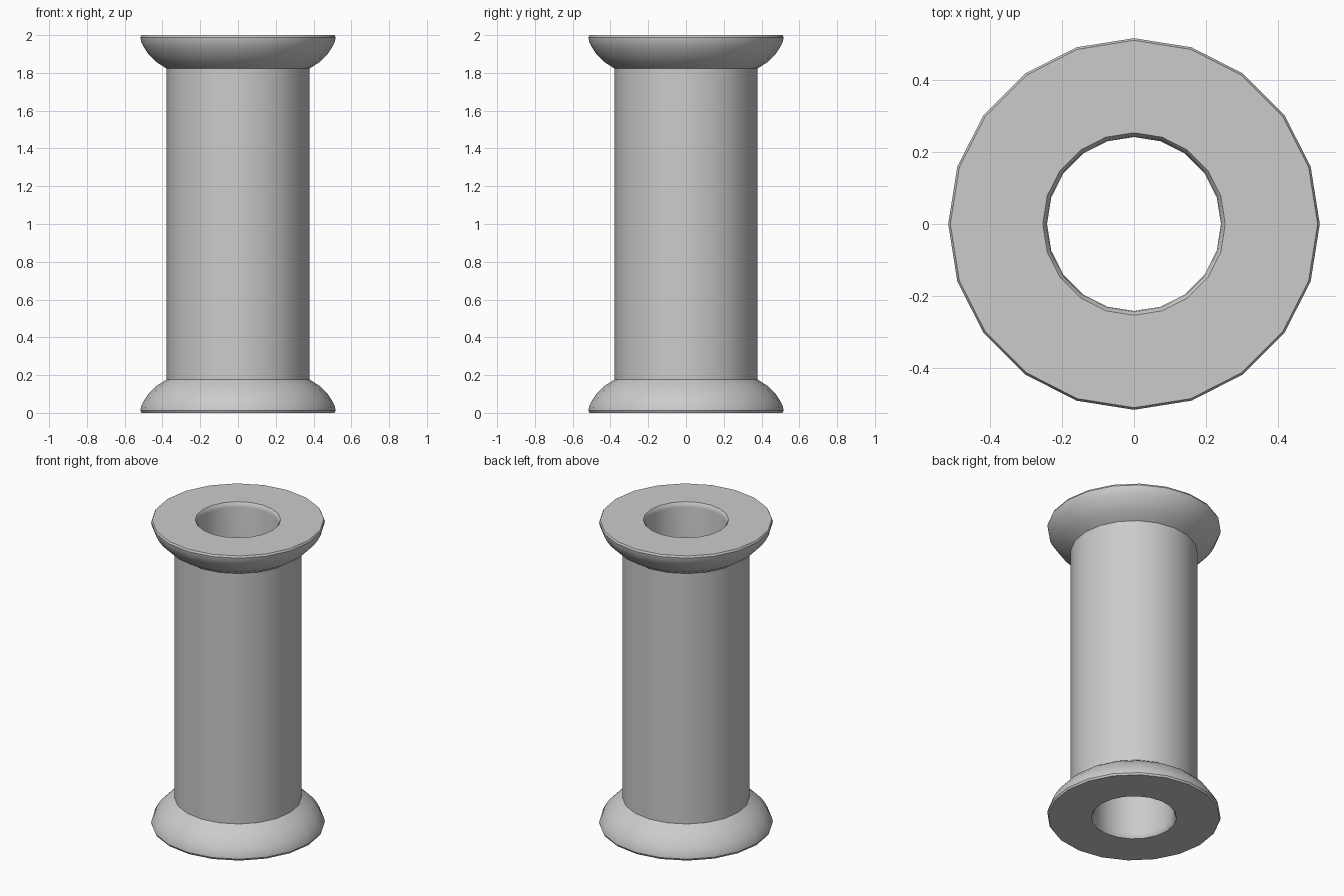
import bpy, bmesh, math

if "Cube" in bpy.data.objects:
    bpy.data.objects.remove(bpy.data.objects["Cube"])

SIDES = 20

# Half profile (radius, height) of the lower end: bore lip, base, flared rim, body
lower = [(0.242, 0.03), (0.245, 0.012), (0.254, 0.0),
         (0.511, 0.0), (0.517, 0.012), (0.513, 0.035), (0.498, 0.065),
         (0.475, 0.10), (0.436, 0.14), (0.378, 0.178)]
# The upper end mirrors the lower one
profile = lower + [(r, 2.0 - z) for r, z in reversed(lower)]


def lathe(name, points, sides):
    """Revolve a closed profile around the z axis."""
    bm = bmesh.new()
    rings = []
    for i in range(sides):
        a = 2 * math.pi * i / sides
        rings.append([bm.verts.new((r * math.cos(a), r * math.sin(a), z))
                      for r, z in points])
    n = len(points)
    for i in range(sides):
        a, b = rings[i], rings[(i + 1) % sides]
        for j in range(n):
            k = (j + 1) % n
            bm.faces.new((a[j], b[j], b[k], a[k]))
    bmesh.ops.recalc_face_normals(bm, faces=bm.faces)
    mesh = bpy.data.meshes.new(name)
    bm.to_mesh(mesh)
    bm.free()
    obj = bpy.data.objects.new(name, mesh)
    bpy.context.collection.objects.link(obj)
    return obj


# Hollow spool with two flared ends
spool = lathe("spool", profile, SIDES)
bpy.context.view_layer.objects.active = spool
spool.select_set(True)
bpy.ops.object.shade_smooth_by_angle(angle=math.radians(35))
